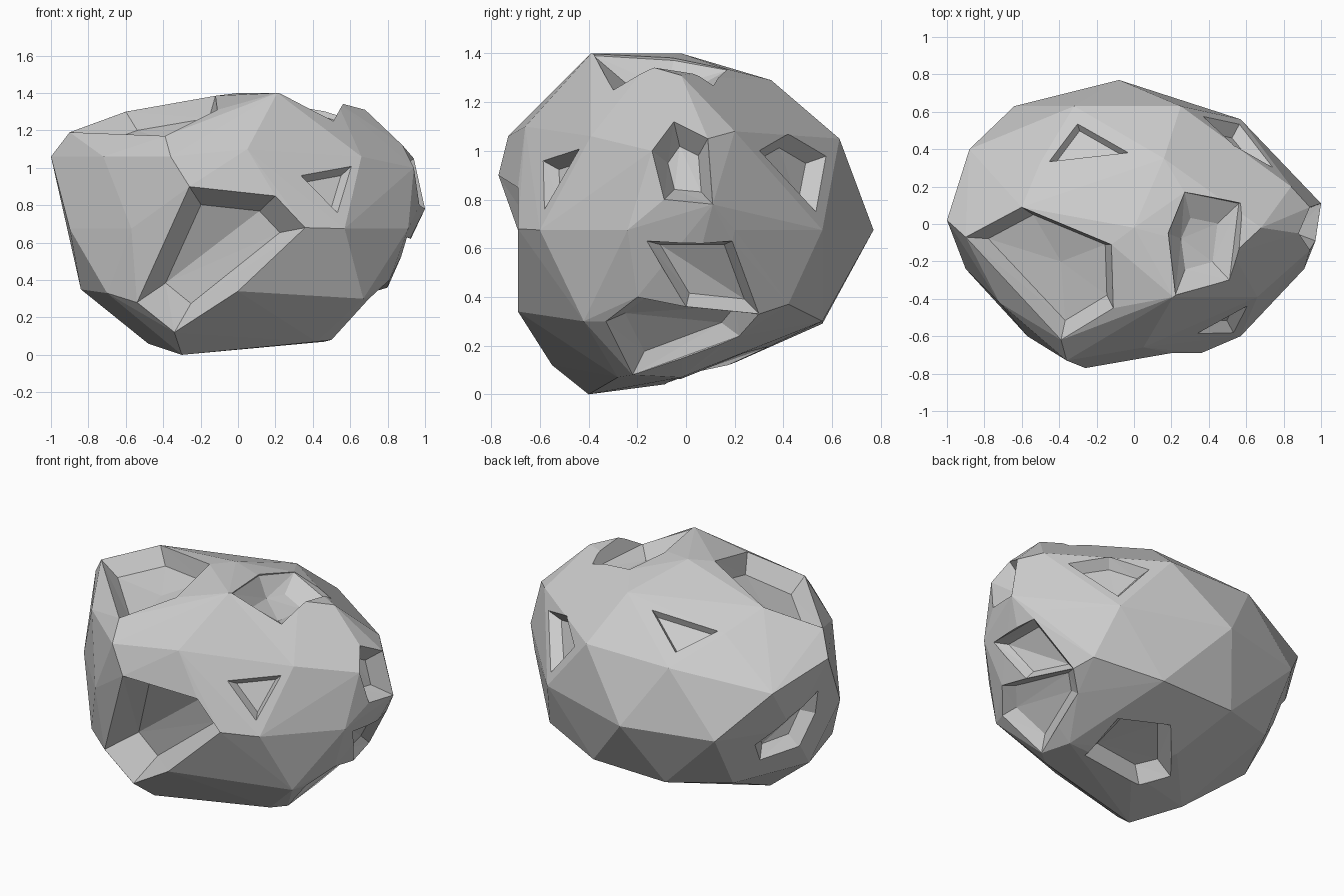
import bpy, bmesh
from mathutils import Vector
from mathutils.bvhtree import BVHTree

if "Cube" in bpy.data.objects:
    bpy.data.objects.remove(bpy.data.objects["Cube"])

CORE = Vector((0, 0, 0.68))


def hull_mesh(name, points):
    """Closed flat-faced convex solid around the points."""
    bm = bmesh.new()
    for p in points:
        bm.verts.new(p)
    out = bmesh.ops.convex_hull(bm, input=bm.verts)
    spare = {g for g in out["geom_interior"] + out["geom_unused"]
             if isinstance(g, bmesh.types.BMVert)}
    bmesh.ops.delete(bm, geom=list(spare), context='VERTS')
    loose = [v for v in bm.verts if not v.link_faces]
    bmesh.ops.delete(bm, geom=loose, context='VERTS')
    bmesh.ops.recalc_face_normals(bm, faces=bm.faces)
    mesh = bpy.data.meshes.new(name)
    bm.to_mesh(mesh)
    bm.free()
    obj = bpy.data.objects.new(name, mesh)
    bpy.context.collection.objects.link(obj)
    return obj


# Rims of the large craters, which also shape the rock
front = [(-.26, -.77, .9), (.2, -.69, .85), (.36, -.69, .68),
         (0, -.69, .34), (-.34, -.55, .12), (-.54, -.55, .28)]
top_left = [(-.9, -.07, 1.19), (-.6, .09, 1.3), (-.12, -.11, 1.385),
            (-.11, -.45, 1.31), (-.39, -.62, 1.17)]
side = [(.88, -.05, 1.12), (.94, .09, 1.05), (1, .11, .78),
        (.97, -.09, .8), (.94, -.14, 1.0)]
# The low side crater is split in two by a raised middle
side_mid = [(.9, -.16, .63), (.9, .19, .63), (.7, .3, .33), (.8, .0, .36)]
side_low = [(.81, -.2, .4), (.7, -.33, .3), (.5, -.22, .08),
            (.6, .22, .24), (.7, .3, .33), (.8, .0, .36)]

# Shallow craters
top_right = [(.27, .17, 1.33), (.56, .11, 1.24), (.51, -.14, 1.3),
             (.51, -.3, 1.25), (.22, -.38, 1.39), (.18, -.05, 1.37)]
front_small = [(.35, -.61, .97), (.61, -.44, 1.01), (.54, -.59, .76)]
back_top = [(-.31, .55, 1.12), (-.45, .33, 1.2), (-.03, .38, 1.24)]
back_right = [(.74, .3, 1.0), (.55, .43, 1.08), (.36, .56, .97), (.57, .54, .75)]
left = [(-.92, .05, .85), (-.84, .25, .75), (-.72, .38, .6),
        (-.72, .32, .48), (-.86, .12, .51), (-.92, .03, .7)]
under = [(.39, .29, .06), (.02, .5, -.03), (-.34, .05, -.15),
         (-.16, -.13, -.2), (.4, -.07, -.1)]

# Rock body: upper, middle and lower rings
upper = [(0, -.02, 1.4), (.16, .35, 1.29), (-.32, .63, 1.05), (.25, .63, 1.05),
         (.84, .2, 1.08), (.68, -.02, 1.31), (.66, -.39, 1.06), (.05, -.66, 1.1),
         (-.36, -.73, 1.06), (-.72, -.42, 1.06), (-1, .02, 1.06),
         (-.88, .4, .95), (-.5, .33, 1.2), (.53, -.16, 1.35), (.27, .17, 1.335),
         (.21, -.39, 1.4)]
middle = [(.57, -.6, .675), (.91, -.24, .675), (.91, .2, .675), (.57, .56, .675),
          (-.08, .77, .675), (-.64, .63, .675), (-.9, .24, .675),
          (-.9, -.24, .675), (-.57, -.6, .675)]
lower = [(.67, -.42, .3), (-.25, .56, .29), (.65, .42, .37), (-.84, -.02, .35),
         (-.7, -.45, .33), (-.62, .42, .33), (.25, .56, .3), (-.3, -.4, 0),
         (.42, -.28, .07), (.46, -.02, .07), (-.48, -.15, .06),
         (-.15, .2, .13), (0, -.02, .05)]
rock = hull_mesh("rock", upper + middle + lower + front + top_left
                 + side + side_mid + side_low)

surface = BVHTree.FromObject(rock, bpy.context.evaluated_depsgraph_get())


def carve(name, rim, floor_scale, depth, dip=0, project=True):
    """Cut a tapered pit whose mouth follows the rim points."""
    pts = [Vector(p) for p in rim]
    if project:
        for i, p in enumerate(pts):
            hit = surface.ray_cast(CORE, (p - CORE).normalized())[0]
            pts[i] = hit or p
    mid = sum(pts, Vector()) / len(pts)
    n = Vector()
    for a, b in zip(pts, pts[1:] + pts[:1]):
        n += (a - mid).cross(b - mid)
    n.normalize()
    if n.dot(mid - CORE) < 0:
        n.negate()
    # slightly uneven lift keeps the cutter faces clean
    solid = [mid + (p - mid) * (1.02 + .003 * i) + n * (.2 + .007 * i * i)
             for i, p in enumerate(pts)]
    solid += [p + n * .001 for p in pts]
    solid += [mid + (p - mid) * floor_scale - n * (depth + .0007 * i * i)
              for i, p in enumerate(pts)]
    if dip:
        solid.append(mid - n * (depth + dip))
    cutter = hull_mesh(name, solid)
    cutter.hide_render = True
    mod = rock.modifiers.new(name, 'BOOLEAN')
    mod.operation = 'DIFFERENCE'
    mod.solver = 'EXACT'
    mod.use_self = True
    mod.object = cutter
    return cutter


cutters = [
    carve("front_crater", front, .68, .14, .03),
    carve("top_left_crater", top_left, .8, .1, .03),
    carve("top_right_crater", top_right, .5, .07, project=False),
    carve("side_crater", side, .55, .1),
    carve("side_mid_crater", side_mid, .75, .05),
    carve("side_low_crater", side_low, .72, .05),
    carve("front_small_crater", front_small, .72, .06),
    carve("back_top_crater", back_top, .85, .04),
    carve("back_right_crater", back_right, .7, .06),
    carve("left_crater", left, .7, .06),
    carve("under_crater", under, .7, .08),
]

# Bake the cuts and remove the cutters
bpy.context.view_layer.update()
graph = bpy.context.evaluated_depsgraph_get()
carved = bpy.data.meshes.new_from_object(rock.evaluated_get(graph))
rock.modifiers.clear()
rock.data = carved
for c in cutters:
    bpy.data.objects.remove(c)
for poly in rock.data.polygons:
    poly.use_smooth = False
